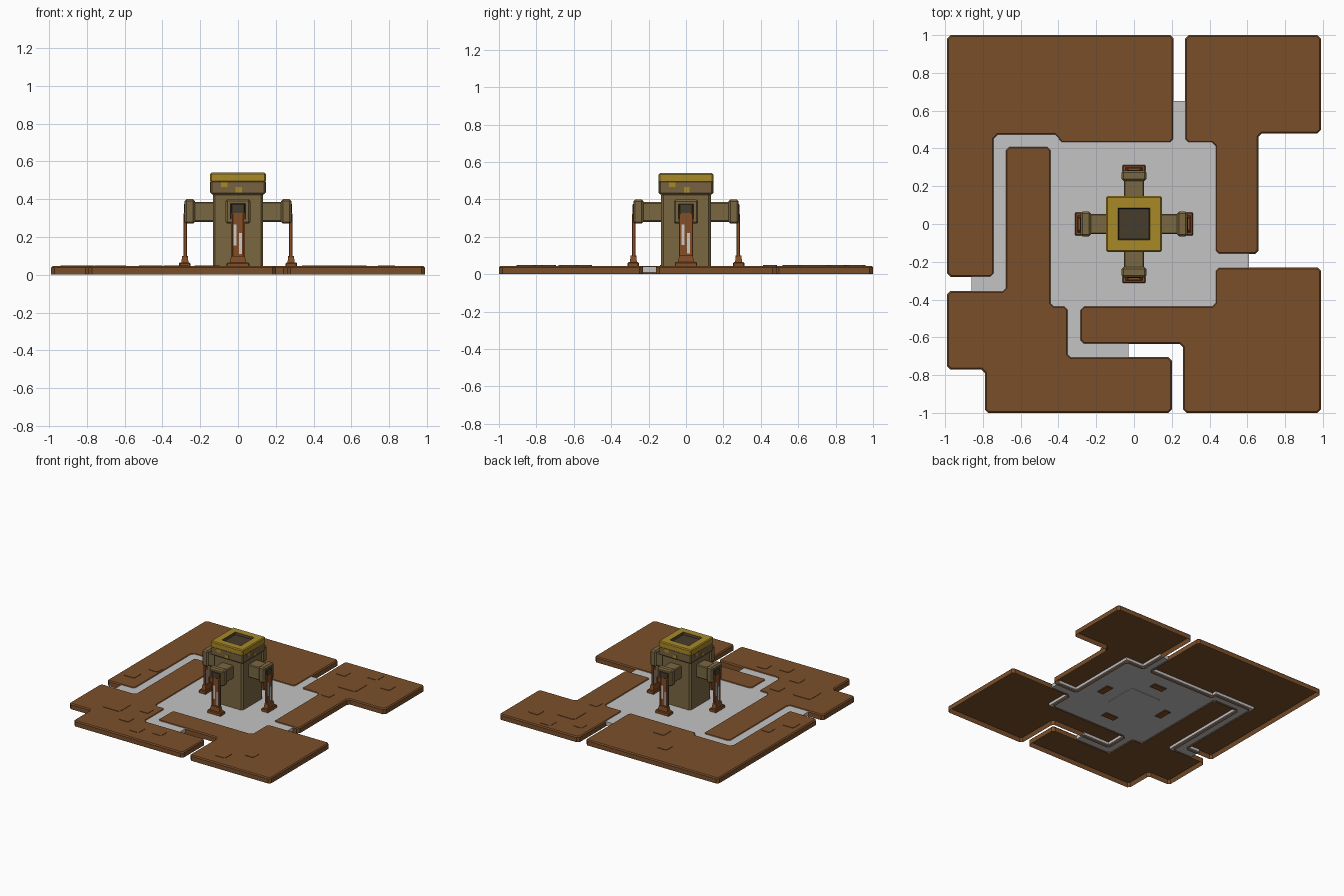
import bpy, bmesh, math
from mathutils import Vector

if "Cube" in bpy.data.objects:
    bpy.data.objects.remove(bpy.data.objects["Cube"], do_unlink=True)


def material(name, rgb):
    m = bpy.data.materials.new(name)
    m.use_nodes = True
    lin = [(c / 255) ** 2.2 for c in rgb] + [1]
    m.diffuse_color = lin
    bsdf = m.node_tree.nodes["Principled BSDF"]
    bsdf.inputs["Base Color"].default_value = lin
    bsdf.inputs["Roughness"].default_value = 0.8
    return m


BROWN = material("rust brown", (122, 80, 46))
FLOOR = material("light grey", (196, 194, 195))
OLIVE = material("olive metal", (122, 103, 68))
BAND = material("drab brown", (118, 98, 66))
YELLOW = material("mustard yellow", (166, 136, 44))
DARK = material("dark brown", (72, 62, 48))
COPPER = material("copper brown", (132, 78, 42))
WHITE = material("pale stripe", (205, 200, 195))


def finish(bm, name, mats, turn=0):
    bmesh.ops.recalc_face_normals(bm, faces=bm.faces[:])
    me = bpy.data.meshes.new(name)
    bm.to_mesh(me)
    bm.free()
    for m in mats:
        me.materials.append(m)
    ob = bpy.data.objects.new(name, me)
    ob.rotation_euler.z = turn
    bpy.context.collection.objects.link(ob)
    return ob


def add_box(bm, x0, x1, y0, y1, z0, z1, taper=1.0):
    cx, cy = (x0 + x1) / 2, (y0 + y1) / 2
    for v in bmesh.ops.create_cube(bm, size=1)["verts"]:
        k = taper if v.co.z > 0 else 1
        v.co = Vector((cx + v.co.x * (x1 - x0) * k, cy + v.co.y * (y1 - y0) * k,
                       (z0 + z1) / 2 + v.co.z * (z1 - z0)))


def bevel_edges(bm, edges, offset):
    bmesh.ops.bevel(bm, geom=edges, offset=offset, segments=1, affect='EDGES')
    bm.normal_update()


def inset(bm, face, thickness):
    ring = bmesh.ops.inset_region(bm, faces=[face], thickness=thickness, use_even_offset=True)
    bm.normal_update()
    return ring["faces"]


def box(name, mat, dims, bevel=0.0, turn=0, taper=1.0):
    bm = bmesh.new()
    add_box(bm, *dims, taper=taper)
    if bevel:
        bevel_edges(bm, bm.edges[:], bevel)
    return finish(bm, name, [mat], turn)


# Ground plates: chamfered outlines, bevelled on top and hollow underneath
def plate(name, outline):
    bm = bmesh.new()
    pts = [Vector((x, y, 0)) for x, y in outline]
    corners = []
    for i, p in enumerate(pts):
        for q in (pts[i - 1], pts[(i + 1) % len(pts)]):
            corners.append(bm.verts.new(p + (q - p).normalized() * 0.018))
    bottom = bm.faces.new(corners)
    ext = bmesh.ops.extrude_face_region(bm, geom=[bottom], use_keep_orig=True)["geom"]
    top = [f for f in ext if isinstance(f, bmesh.types.BMFace)][0]
    for v in top.verts:
        v.co.z = 0.037
    bmesh.ops.recalc_face_normals(bm, faces=bm.faces[:])
    bm.normal_update()
    inset(bm, top, 0.008)
    for v in top.verts:
        v.co.z = 0.045
    inset(bm, bottom, 0.012)
    for v in bottom.verts:
        v.co.z = 0.032
    return finish(bm, name, [BROWN])


plate("plate_back_right", [(-.99, 1), (.21, 1), (.21, .43), (-.4, .43), (-.4, .47),
                           (-.74, .47), (-.74, -.28), (-.99, -.28)])
plate("plate_front_right", [(-.99, -.355), (-.68, -.355), (-.68, .41), (-.44, .41),
                            (-.44, -.435), (-.35, -.435), (-.35, -.705), (.2, -.705),
                            (.2, -1), (-.79, -1), (-.79, -.77), (-.99, -.77)])
plate("plate_front_left", [(-.285, -.435), (.43, -.435), (.43, -.23), (.99, -.23),
                           (.99, -1), (.26, -1), (.26, -.635), (-.285, -.635)])
plate("plate_back_left", [(.27, 1), (.99, 1), (.99, .48), (.66, .48), (.66, -.16),
                          (.43, -.16), (.43, .43), (.27, .43)])

# Central floor with channels that tuck under the plates
bm = bmesh.new()
for x0, x1, y0, y1 in [(-.46, .45, -.455, .45), (.19, .29, .4, .65), (.4, .61, -.25, -.14),
                       (-.37, -.265, -.725, -.4), (-.37, -.03, -.725, -.615),
                       (-.86, -.66, -.375, -.26), (-.76, -.66, -.375, .49),
                       (-.76, -.39, .39, .49)]:
    add_box(bm, x0, x1, y0, y1, 0.01, 0.04)
finish(bm, "floor", [FLOOR])

# Square hatches on the plates
hatches = [(-.35, .77, .09), (-.18, .565, .1), (-.8, .085, .08), (-.89, -.09, .1),
           (.38, .82, .08), (.605, .91, .1), (.785, .81, .09), (.555, .685, .17),
           (.5, .45, .075), (-.675, -.6, .165), (-.445, -.545, .085), (-.48, -.75, .09),
           (-.31, -.86, .09), (-.14, -.81, .085), (.64, -.735, .08), (.465, -.855, .1)]


def panel(name, mat, x, y, size, z0, z1):
    bm = bmesh.new()
    h = size / 2
    add_box(bm, x - h, x + h, y - h, y + h, z0, z1)
    upright = [e for e in bm.edges if abs(e.verts[0].co.z - e.verts[1].co.z) > 0.001]
    bevel_edges(bm, upright, size * 0.1)
    finish(bm, name, [mat])


for x, y, s in hatches:
    panel("hatch", BROWN, x, y, s, 0.043, 0.048)
panel("tower_underside", FLOOR, 0, 0, 0.3, 0.006, 0.012)

# Tower body and capping band
box("tower_body", OLIVE, (-.133, .133, -.133, .133, .02, .435), 0.012)
box("cap_band", BAND, (-.145, .145, -.145, .145, .425, .5), 0.008)

# Yellow rim with a sunken dark hatch
bm = bmesh.new()
add_box(bm, -.147, .147, -.147, .147, .488, .54)
bevel_edges(bm, bm.edges[:], 0.007)
top = max(bm.faces, key=lambda f: f.calc_center_median().z)
inset(bm, top, 0.054)
sides = inset(bm, top, 0.006)
for v in top.verts:
    v.co.z -= 0.018
for f in [top] + sides:
    f.material_index = 1
finish(bm, "cap_rim", [YELLOW, DARK])

# Four identical arms with legs, one on each side of the tower
for i in range(4):
    t = i * math.pi / 2

    def part(name, mat, dims, bevel=0.0, taper=1.0):
        return box(name, mat, dims, bevel, t, taper)

    part("cap_chip_upper", YELLOW, (-.09, -.055, -.148, -.142, .465, .492))
    part("cap_chip_lower", YELLOW, (-.012, .02, -.148, -.142, .435, .465))
    part("arm", OLIVE, (-.053, .053, -.24, -.12, .28, .385), 0.006)

    # Arm head: a block with a dark socket in its outer face
    bm = bmesh.new()
    add_box(bm, -.065, .065, -.282, -.228, .27, .4)
    bevel_edges(bm, bm.edges[:], 0.01)
    face = min(bm.faces, key=lambda f: f.calc_center_median().y)
    inset(bm, face, 0.014)
    inset(bm, face, 0.004)
    for v in face.verts:
        v.co.y += 0.015
    face.material_index = 1
    finish(bm, "arm_head", [OLIVE, DARK], t)

    part("leg", COPPER, (-.037, .037, -.284, -.274, .06, .335))
    for s in (-1, 1):
        xs = sorted((s * .026, s * .038))
        part("leg_post", COPPER, (*xs, -.288, -.27, .06, .325), 0.002)
    part("leg_socket", DARK, (-.036, .036, -.286, -.27, .325, .375), 0.003)
    part("stripe_upper", WHITE, (-.024, -.008, -.287, -.271, .155, .265))
    part("stripe_lower", WHITE, (.006, .022, -.287, -.271, .11, .22))
    part("foot", COPPER, (-.06, .06, -.312, -.252, .004, .064), 0.004)
    part("ankle", COPPER, (-.045, .045, -.3, -.262, .06, .1), 0.0, 0.8)
